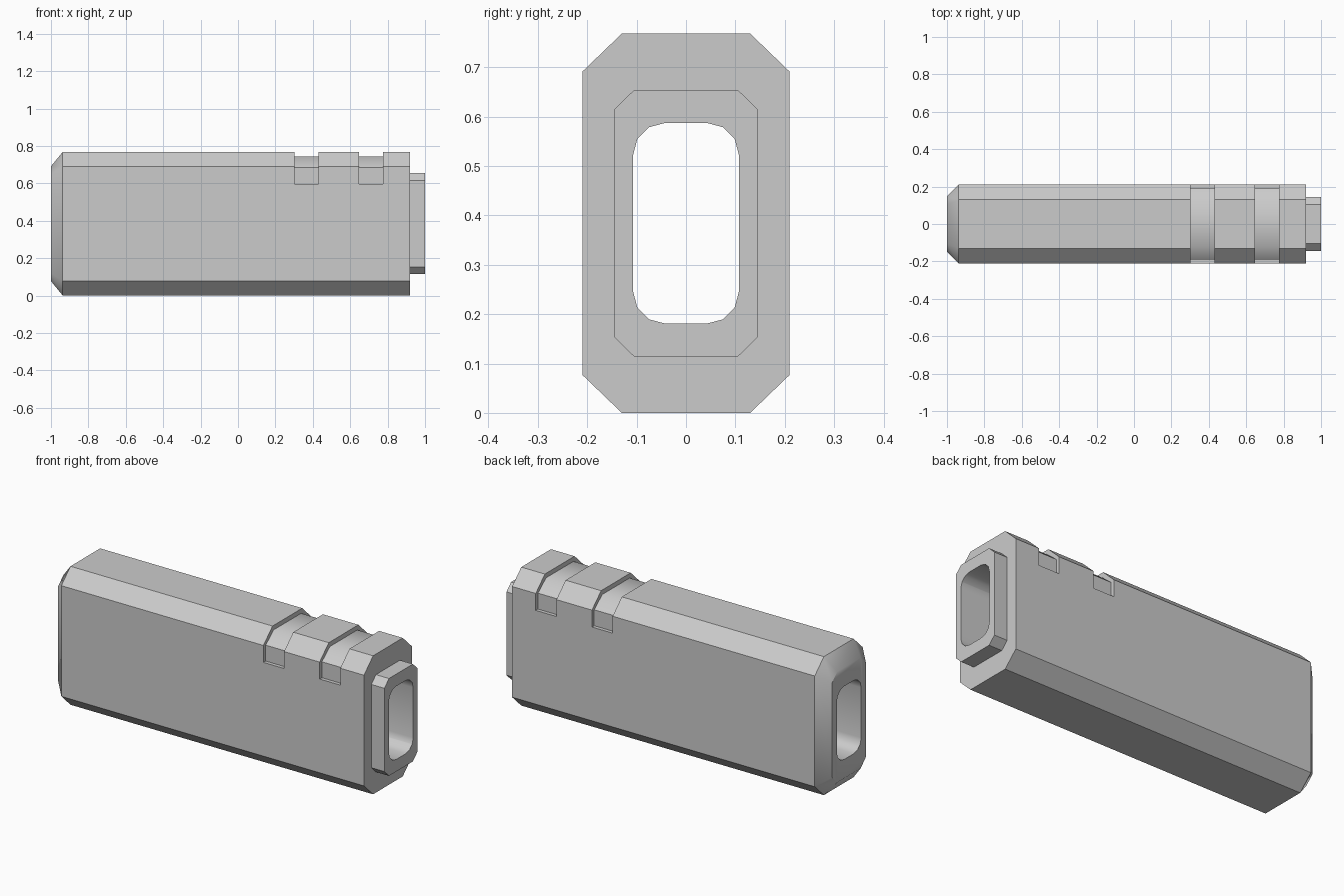
import bpy, bmesh, math

cube = bpy.data.objects.get("Cube")
if cube:
    bpy.data.objects.remove(cube, do_unlink=True)

MID = 0.384  # height of the centre line

grey = bpy.data.materials.new("plain_grey")
grey.use_nodes = True
GREY = (0.6, 0.6, 0.6, 1)
grey.diffuse_color = GREY
grey.node_tree.nodes["Principled BSDF"].inputs["Base Color"].default_value = GREY


def loft(name, sections):
    """Join (x, [(y, z), ...]) sections into a capped solid."""
    bm = bmesh.new()
    rings = [[bm.verts.new((x, y, z)) for y, z in pts] for x, pts in sections]
    for a, b in zip(rings, rings[1:]):
        for i in range(len(a)):
            j = (i + 1) % len(a)
            bm.faces.new((a[i], a[j], b[j], b[i]))
    bm.faces.new(list(reversed(rings[0])))
    bm.faces.new(rings[-1])
    bmesh.ops.recalc_face_normals(bm, faces=bm.faces[:])
    mesh = bpy.data.meshes.new(name)
    bm.to_mesh(mesh)
    bm.free()
    mesh.materials.append(grey)
    obj = bpy.data.objects.new(name, mesh)
    bpy.context.collection.objects.link(obj)
    return obj


def octagon(hy, hz, cy, cz):
    """Chamfered rectangle around the centre line."""
    q = [(hy, hz - cz), (hy - cy, hz)]
    half = q + [(-y, z) for y, z in reversed(q)]
    return [(y, MID + z) for y, z in half] + [(-y, MID - z) for y, z in half]


def rounded_slot(hy, hz, r, steps):
    """Rectangle with rounded corners around the centre line."""
    pts = []
    for k, (sy, sz) in enumerate([(1, 1), (-1, 1), (-1, -1), (1, -1)]):
        for s in range(steps + 1):
            a = math.pi / 2 * (k + s / steps)
            pts.append((sy * (hy - r) + r * math.cos(a),
                        MID + sz * (hz - r) + r * math.sin(a)))
    return pts


# Body with tapered end and narrower collar
full = octagon(0.21, MID, 0.08, 0.077)
collar = octagon(0.145, 0.27, 0.04, 0.039)
body = loft("body", [(-1, octagon(0.148, 0.307, 0.045, 0.045)), (-0.937, full),
                     (0.92, full), (0.92, collar), (1, collar)])

# Cutters: through slot and two wrap-around grooves
slot = rounded_slot(0.107, 0.203, 0.064, 3)
cutters = [loft("slot_cutter", [(-1.2, slot), (1.2, slot)])]
arch = [(0.3, 0.9), (0.3, 0.597), (0.19, 0.597), (0.19, 0.685), (0.12, 0.743)]
groove = arch + [(-y, z) for y, z in reversed(arch)]
for start in (0.303, 0.648):
    cutters.append(loft("groove_cutter", [(start, groove), (start + 0.127, groove)]))

bpy.ops.object.select_all(action="DESELECT")
bpy.context.view_layer.objects.active = body
body.select_set(True)
for cutter in cutters:
    mod = body.modifiers.new("cut", "BOOLEAN")
    mod.operation = "DIFFERENCE"
    mod.solver = "EXACT"
    mod.object = cutter
    bpy.ops.object.modifier_apply(modifier=mod.name)
    bpy.data.objects.remove(cutter, do_unlink=True)

bpy.ops.object.shade_smooth_by_angle(angle=math.radians(40))
